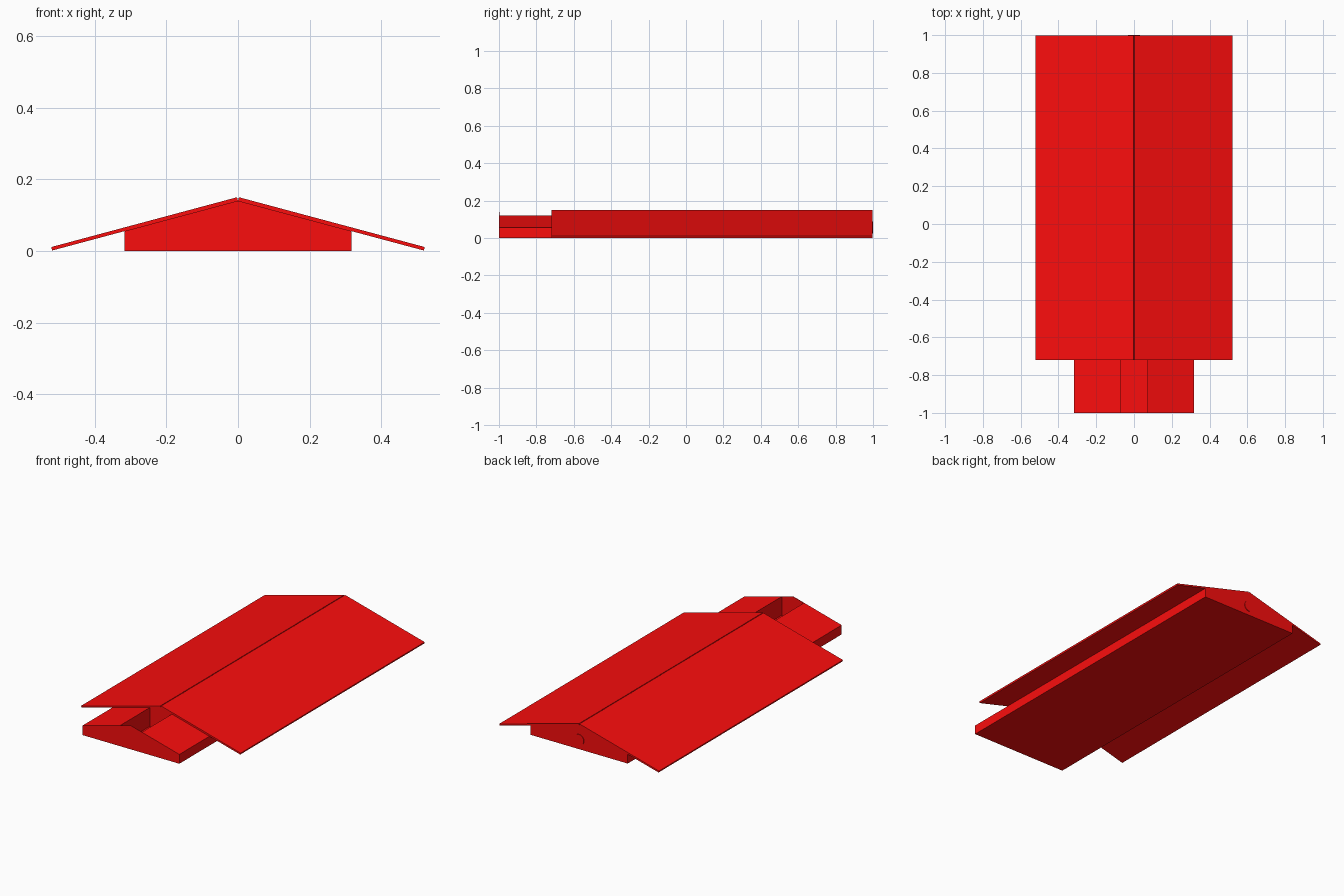
import bpy, bmesh, math

if "Cube" in bpy.data.objects:
    bpy.data.objects.remove(bpy.data.objects["Cube"])

red = bpy.data.materials.new("red_paint")
red.diffuse_color = (0.96, 0.004, 0.004, 1)
red.use_nodes = True
red.node_tree.nodes["Principled BSDF"].inputs["Base Color"].default_value = red.diffuse_color

SLOPE = math.radians(15)
PEAK, HALF, CHANNEL, FLOOR = 0.14, 0.317, 0.072, 0.01
FRONT, REAR, ROOF_FRONT, WALL = -1.0, 0.997, -0.72, 0.003


def roof_z(x):
    return PEAK - abs(x) * math.tan(SLOPE)


def prism(name, profile, y0, y1):
    """Extrude an x-z profile along y."""
    bm = bmesh.new()
    face = bm.faces.new([bm.verts.new((x, y0, z)) for x, z in profile])
    ext = bmesh.ops.extrude_face_region(bm, geom=[face])
    verts = [v for v in ext["geom"] if isinstance(v, bmesh.types.BMVert)]
    bmesh.ops.translate(bm, verts=verts, vec=(0, y1 - y0, 0))
    bmesh.ops.recalc_face_normals(bm, faces=bm.faces)
    mesh = bpy.data.meshes.new(name)
    bm.to_mesh(mesh)
    bm.free()
    mesh.materials.append(red)
    obj = bpy.data.objects.new(name, mesh)
    bpy.context.collection.objects.link(obj)
    return obj


# Gabled body with an open channel down the middle
prism("channel_body", [
    (-HALF, 0), (HALF, 0), (HALF, roof_z(HALF)), (CHANNEL, roof_z(CHANNEL)),
    (CHANNEL, FLOOR), (-CHANNEL, FLOOR), (-CHANNEL, roof_z(CHANNEL)),
    (-HALF, roof_z(HALF))], FRONT + WALL, REAR - WALL)

# Thin gable plates closing both ends
gable = [(-HALF, 0), (HALF, 0), (HALF, roof_z(HALF)), (0, PEAK), (-HALF, roof_z(HALF))]
prism("front_plate", gable, FRONT, FRONT + WALL)
prism("rear_plate", gable, REAR - WALL, REAR)

# Core that fills the channel under the roof, leaving a pocket at the front
prism("channel_core", [(-CHANNEL, FLOOR), (CHANNEL, FLOOR), (CHANNEL, roof_z(CHANNEL)),
                       (0, PEAK), (-CHANNEL, roof_z(CHANNEL))], ROOF_FRONT, REAR - WALL)

# Two sloping roof panels meeting at their lower ridge edges
length, thick = 0.537, 0.01
c, s = math.cos(SLOPE), math.sin(SLOPE)
for side, label in ((-1, "left"), (1, "right")):
    pts = [(u * c + v * s, PEAK - u * s + v * c)
           for u, v in ((0, 0), (length, 0), (length, thick), (0, thick))]
    prism(label + "_roof_panel", [(side * x, z) for x, z in pts], ROOF_FRONT, REAR)

# Small round button on the rear plate
bpy.ops.mesh.primitive_cylinder_add(vertices=32, radius=0.032, depth=0.006,
                                    location=(0, 0.997, 0.056),
                                    rotation=(math.pi / 2, 0, 0))
button = bpy.context.object
button.name = "rear_button"
button.data.materials.append(red)
bpy.ops.object.shade_smooth_by_angle()
